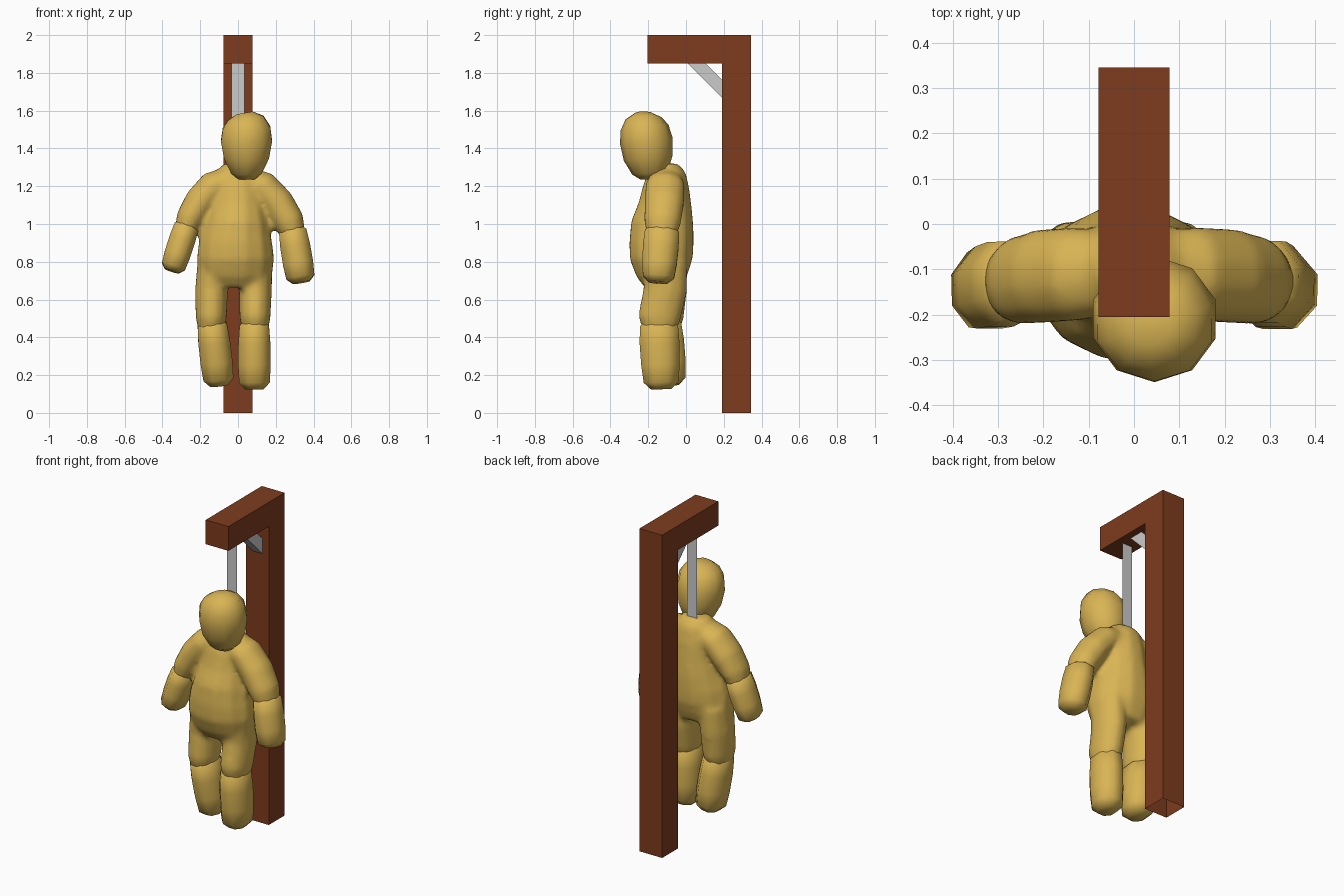
import bpy, bmesh, math
from mathutils import Vector

if "Cube" in bpy.data.objects:
    bpy.data.objects.remove(bpy.data.objects["Cube"])


def material(name, rgb):
    m = bpy.data.materials.new(name)
    m.diffuse_color = (*rgb, 1)
    m.use_nodes = True
    m.node_tree.nodes["Principled BSDF"].inputs["Base Color"].default_value = m.diffuse_color
    return m


WOOD = material("wood", (0.21, 0.045, 0.013))
CLOTH = material("cloth", (0.70, 0.46, 0.09))


def finish(name, bm, mat=None):
    bmesh.ops.recalc_face_normals(bm, faces=bm.faces)
    me = bpy.data.meshes.new(name)
    bm.to_mesh(me)
    bm.free()
    ob = bpy.data.objects.new(name, me)
    bpy.context.collection.objects.link(ob)
    if mat:
        me.materials.append(mat)
    return ob


def smooth(ob, angle):
    bpy.ops.object.select_all(action='DESELECT')
    ob.select_set(True)
    bpy.context.view_layer.objects.active = ob
    bpy.ops.object.shade_smooth_by_angle(angle=math.radians(angle))


def extrude_x(name, profile, half, mat=None, open_bottom=False):
    """Side profile of (y, z) points, extruded evenly across x."""
    bm = bmesh.new()
    a, b = [[bm.verts.new((s * half, y, z)) for y, z in profile] for s in (-1, 1)]
    bm.faces.new(a)
    bm.faces.new(b[::-1])
    n = len(profile)
    for i in range(n):
        j = (i + 1) % n
        bm.faces.new((a[i], b[i], b[j], a[j]))
    bmesh.ops.recalc_face_normals(bm, faces=bm.faces)
    if open_bottom:
        under = [f for f in bm.faces if all(v.co.z < 0.001 for v in f.verts)]
        bmesh.ops.delete(bm, geom=under, context='FACES_ONLY')
    return finish(name, bm, mat)


def tube(bm, rings, n=8):
    """Loft of (x, y, z, half width, half depth) rings set square to the path."""
    pts = [Vector(r[:3]) for r in rings]
    loops = []
    for i, r in enumerate(rings):
        t = (pts[min(i + 1, len(pts) - 1)] - pts[max(i - 1, 0)]).normalized()
        w = Vector((0, 1, 0)).cross(t).normalized()
        d = t.cross(w)
        loops.append([bm.verts.new(pts[i] + w * r[3] * math.cos(a) + d * r[4] * math.sin(a))
                      for a in (2 * math.pi * (k + 0.5) / n for k in range(n))])
    for p, q in zip(loops, loops[1:]):
        for k in range(n):
            bm.faces.new((p[k], p[(k + 1) % n], q[(k + 1) % n], q[k]))
    bm.faces.new(loops[0][::-1])
    bm.faces.new(loops[-1])


def lobe(name, top, bottom, r_top, r_bottom):
    """Stuffed sausage with rounded ends; radii are (half width, half depth)."""
    a, b = Vector(top), Vector(bottom)
    rings = []
    for f, s in ((0, 0.55), (0.1, 0.93), (0.35, 1), (0.65, 1), (0.9, 0.93), (1, 0.55)):
        w, d = [(r_top[i] * (1 - f) + r_bottom[i] * f) * s * 1.06 for i in (0, 1)]
        rings.append((*a.lerp(b, f), w, d))
    bm = bmesh.new()
    tube(bm, rings)
    smooth(finish(name, bm, CLOTH), 75)


# Wooden post with overhanging arm, open underneath
extrude_x("post_and_arm", [(0.19, 0), (0.345, 0), (0.345, 2), (-0.205, 2),
                           (-0.205, 1.85), (0.19, 1.85)], 0.078, WOOD, True)
# Diagonal brace
extrude_x("brace", [(0.01, 1.85), (0.19, 1.67), (0.19, 1.765), (0.105, 1.85)], 0.034)
# Flat hanging strap
bm = bmesh.new()
bm.faces.new([bm.verts.new((x, -0.06, z)) for x, z in
              ((-0.034, 1.28), (0.034, 1.28), (0.034, 1.85), (-0.034, 1.85))])
finish("strap", bm)

# Torso, upper arms and thighs, blended into one skin
bm = bmesh.new()
tube(bm, [(0, -0.10, 1.32, 0.08, 0.06), (0, -0.10, 1.28, 0.11, 0.1),
          (0, -0.105, 1.2, 0.14, 0.125), (0, -0.11, 1.1, 0.15, 0.145),
          (-0.005, -0.125, 1.0, 0.175, 0.17), (-0.012, -0.13, 0.9, 0.20, 0.175),
          (-0.013, -0.13, 0.82, 0.21, 0.172), (-0.013, -0.122, 0.74, 0.20, 0.145),
          (-0.013, -0.11, 0.68, 0.16, 0.11)], 12)
tube(bm, [(-0.05, -0.11, 1.235, 0.07, 0.09), (-0.13, -0.11, 1.2, 0.085, 0.107),
          (-0.2, -0.115, 1.12, 0.085, 0.107), (-0.255, -0.125, 1.03, 0.075, 0.1),
          (-0.28, -0.13, 0.96, 0.06, 0.08)], 12)
tube(bm, [(0.05, -0.11, 1.235, 0.07, 0.09), (0.13, -0.11, 1.2, 0.085, 0.107),
          (0.21, -0.115, 1.11, 0.09, 0.107), (0.27, -0.125, 1.01, 0.085, 0.1),
          (0.295, -0.13, 0.94, 0.065, 0.08)], 12)
for x, y in ((-0.142, -0.125), (0.09, -0.142)):
    tube(bm, [(x + 0.01, -0.11, 0.8, 0.085, 0.12), (x + 0.002, -0.11, 0.65, 0.089, 0.118),
              (x, y, 0.5, 0.084, 0.115), (x, y, 0.42, 0.065, 0.085)], 12)
body = finish("body", bm, CLOTH)
mod = body.modifiers.new("blend", 'REMESH')
mod.mode, mod.voxel_size, mod.use_smooth_shade = 'VOXEL', 0.016, True
mod = body.modifiers.new("relax", 'SMOOTH')
mod.factor, mod.iterations = 0.5, 8

# Head, nodding forward and to one side
bm = bmesh.new()
tube(bm, [(0.045, -0.19, 1.235, 0.045, 0.05), (0.045, -0.19, 1.27, 0.085, 0.095),
          (0.045, -0.20, 1.35, 0.125, 0.13), (0.045, -0.21, 1.44, 0.142, 0.14),
          (0.045, -0.22, 1.51, 0.132, 0.128), (0.04, -0.225, 1.56, 0.1, 0.095),
          (0.035, -0.225, 1.588, 0.045, 0.045)], 10)
smooth(finish("head", bm, CLOTH), 75)

# Forearms and shins
lobe("left_forearm", (-0.265, -0.125, 1.01), (-0.35, -0.148, 0.75), (0.072, 0.098), (0.07, 0.09))
lobe("right_forearm", (0.285, -0.125, 0.99), (0.335, -0.148, 0.69), (0.08, 0.1), (0.083, 0.09))
lobe("left_shin", (-0.14, -0.13, 0.5), (-0.1, -0.09, 0.145), (0.085, 0.112), (0.088, 0.1))
lobe("right_shin", (0.086, -0.145, 0.5), (0.087, -0.13, 0.125), (0.085, 0.112), (0.09, 0.1))
